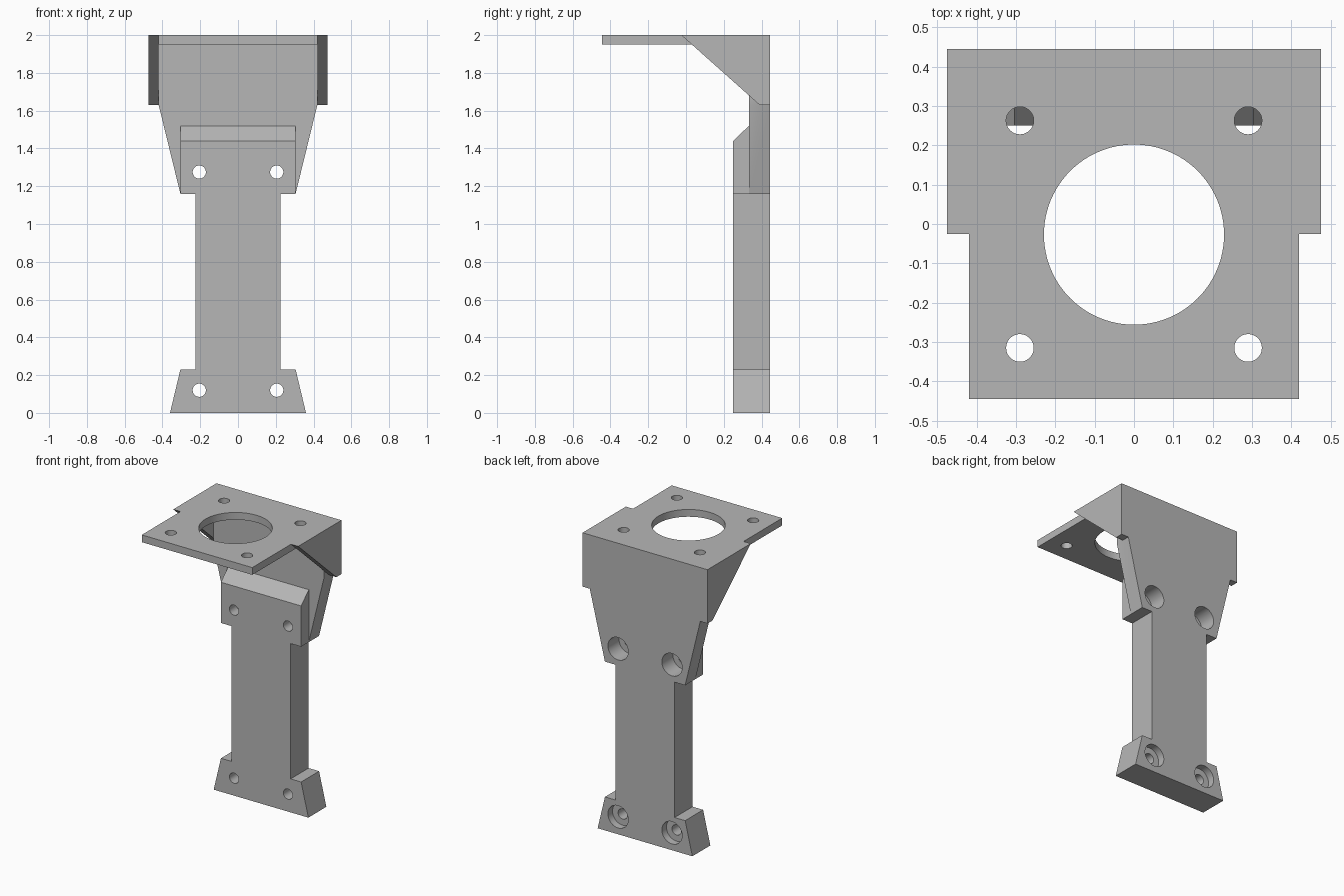
import bpy
import bmesh
from mathutils import Vector, Matrix

cube = bpy.data.objects.get("Cube")
if cube:
    bpy.data.objects.remove(cube, do_unlink=True)

# One plain grey for the whole bracket
grey = bpy.data.materials.new("plain grey")
grey.use_nodes = True
colour = (0.47, 0.47, 0.47, 1)
grey.diffuse_color = colour
grey.node_tree.nodes["Principled BSDF"].inputs["Base Color"].default_value = colour

# Main dimensions
FRONT, PLATE, BACK = 0.25, 0.333, 0.445
DECK_Y = -0.025
TOP, DECK_Z, SHOULDER = 2.0, 1.95, 1.63
FOOT, NECK, INNER, OUTER = 0.305, 0.225, 0.42, 0.475


def add_object(name, bm):
    bmesh.ops.recalc_face_normals(bm, faces=bm.faces)
    mesh = bpy.data.meshes.new(name)
    bm.to_mesh(mesh)
    bm.free()
    mesh.materials.append(grey)
    obj = bpy.data.objects.new(name, mesh)
    bpy.context.collection.objects.link(obj)
    return obj


def prism(name, outline, axis, low, high):
    """Extrude a flat outline along one axis."""
    def place(a, b):
        return {"x": (low, a, b), "y": (a, low, b), "z": (a, b, low)}[axis]
    bm = bmesh.new()
    face = bm.faces.new([bm.verts.new(place(a, b)) for a, b in outline])
    made = bmesh.ops.extrude_face_region(bm, geom=[face])["geom"]
    shift = Vector([high - low if c == axis else 0 for c in "xyz"])
    bmesh.ops.translate(bm, verts=[v for v in made if isinstance(v, bmesh.types.BMVert)], vec=shift)
    return add_object(name, bm)


def mirrored(half):
    """Complete a right-hand outline across x = 0."""
    return half + [(-x, h) for x, h in reversed(half)]


def cutter(name, centre, radius, depth, axis, sides=48):
    bm = bmesh.new()
    bmesh.ops.create_cone(bm, cap_ends=True, segments=sides, radius1=radius,
                          radius2=radius, depth=depth)
    turn = Matrix.Rotation(1.5707963, 4, "X") if axis == "y" else Matrix()
    bm.transform(Matrix.Translation(centre) @ turn)
    obj = add_object(name, bm)
    obj.hide_render = True
    return obj


def combine(base, other, operation):
    mod = base.modifiers.new(operation, "BOOLEAN")
    mod.operation = operation
    mod.solver = "EXACT"
    mod.object = other
    bpy.context.view_layer.update()
    graph = bpy.context.evaluated_depsgraph_get()
    mesh = bpy.data.meshes.new_from_object(base.evaluated_get(graph))
    base.modifiers.clear()
    base.data = mesh
    bpy.data.objects.remove(other, do_unlink=True)


# Post with flared foot
bracket = prism("bracket", mirrored([(0.36, 0), (FOOT, 0.23), (NECK, 0.23), (NECK, 1.16)]),
                "y", FRONT, BACK)

# Tapered back plate, chamfered clamp pad and top deck
parts = [
    prism("back_plate", mirrored([(FOOT, 1.16), (INNER, SHOULDER), (INNER, TOP)]),
          "y", PLATE, BACK),
    prism("clamp_pad", [(FRONT, 1.16), (PLATE, 1.16), (PLATE, 1.52), (FRONT, 1.44)],
          "x", -FOOT, FOOT),
    prism("top_deck", mirrored([(INNER, -BACK), (INNER, BACK)]), "z", DECK_Z, TOP),
]

# Triangular side gussets
for side, name in ((1, "left_gusset"), (-1, "right_gusset")):
    low, high = sorted((side * INNER, side * OUTER))
    parts.append(prism(name, [(DECK_Y, TOP), (0.39, SHOULDER), (BACK, SHOULDER), (BACK, TOP)],
                       "x", low, high))
for part in parts:
    combine(bracket, part, "UNION")

# Round opening and four bolt holes in the deck
holes = [cutter("deck_opening", (0, -0.027, 1.97), 0.229, 0.2, "z", 96)]
for x in (-0.29, 0.29):
    for y in (-0.315, 0.263):
        holes.append(cutter("deck_hole", (x, y, 1.97), 0.035, 0.2, "z"))

# Post bolt holes, counterbored from the back
for x in (-0.205, 0.205):
    for z, depth in ((0.12, 0.05), (1.275, 0.12)):
        holes.append(cutter("bolt_hole", (x, 0.35, z), 0.035, 0.5, "y"))
        holes.append(cutter("counterbore", (x, BACK, z), 0.077, depth * 2, "y"))
for hole in holes:
    combine(bracket, hole, "DIFFERENCE")

# Round hole walls, crisp edges
bpy.ops.object.select_all(action="DESELECT")
bracket.select_set(True)
bpy.context.view_layer.objects.active = bracket
bpy.ops.object.shade_smooth_by_angle()
